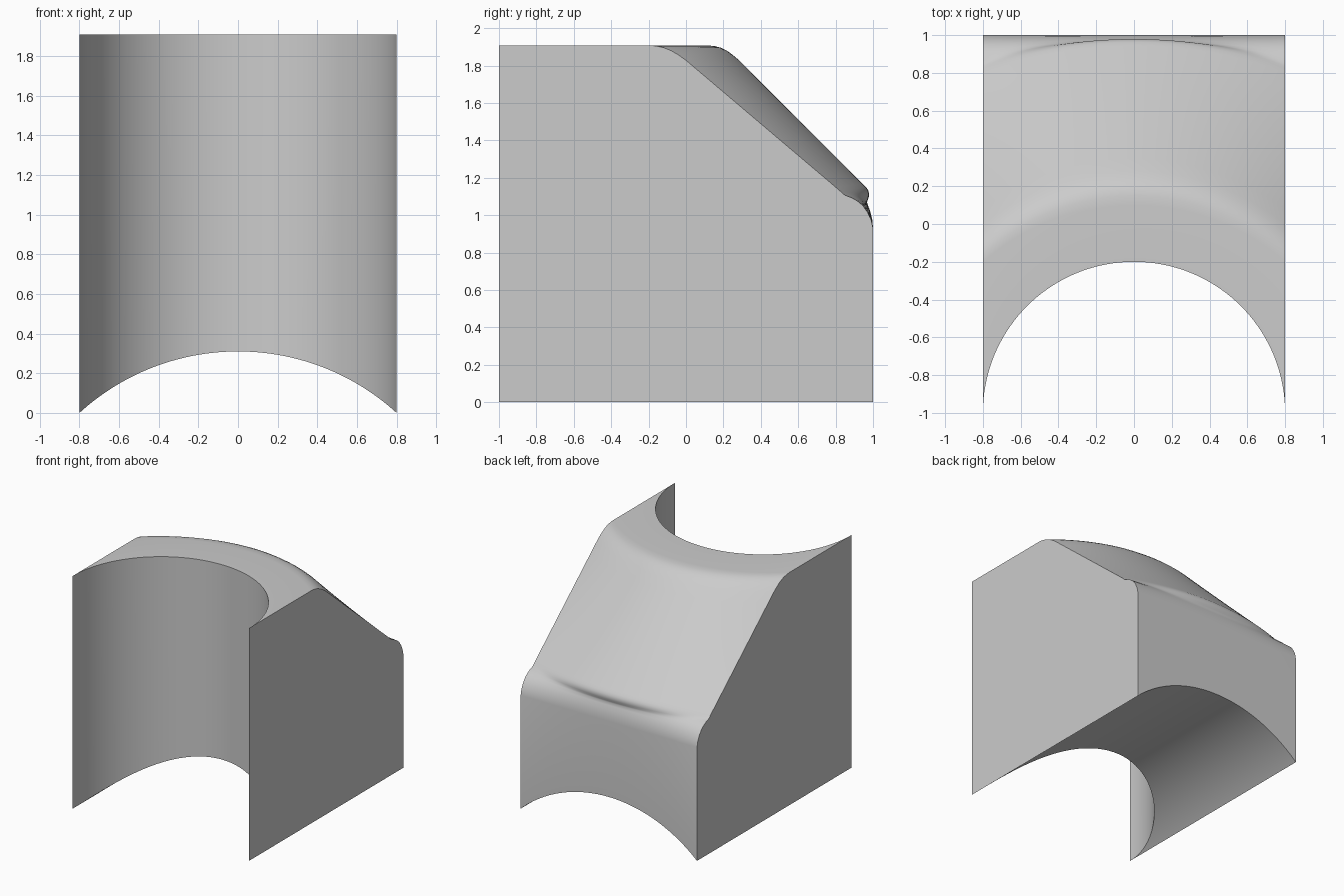
import bpy, bmesh, math

cube = bpy.data.objects.get("Cube")
if cube:
    bpy.data.objects.remove(cube, do_unlink=True)

HALF, TOP, COLUMNS, SLOPE_STEPS = 0.8, 1.908, 72, 10

# Upper outline as (y, z): at the outer sides, and on the middle plane
ROUND_SIDE = [(-.20, TOP), (-.16, 1.905), (-.12, 1.896), (-.08, 1.88), (-.04, 1.857), (0, 1.828)]
ROUND_MID = [(.10, TOP), (.15, 1.905), (.185, 1.896), (.215, 1.882), (.245, 1.861), (.28, 1.832)]
LIP_SIDE = [(.80, 1.15), (.825, 1.128), (.838, 1.115), (.85, 1.107), (.865, 1.101), (.885, 1.094),
            (.915, 1.077), (.945, 1.052), (.97, 1.017), (.99, .975), (1, .93)]
LIP_MID = [(.945, 1.168), (.963, 1.15), (.974, 1.133), (.979, 1.115), (.977, 1.096), (.971, 1.08),
           (.968, 1.068), (.975, 1.048), (.986, 1.018), (.996, .975), (1, .93)]


def mix(a, b, t):
    return tuple(p + (q - p) * t for p, q in zip(a, b))


def outline(round_part, lip_part):
    """Join the rounded top edge to the rear lip with an evenly cut slope."""
    slope = [mix(round_part[-1], lip_part[0], i / SLOPE_STEPS) for i in range(1, SLOPE_STEPS)]
    return round_part + slope + lip_part


def bow(x, radius):
    """Share of the side outline at x: 0 in the middle, 1 at the sides."""
    def sag(v):
        return radius - math.sqrt(radius ** 2 - v ** 2)
    return sag(x) / sag(HALF)


side, mid = outline(ROUND_SIDE, LIP_SIDE), outline(ROUND_MID, LIP_MID)
arch_radius = 1.187


def section(x):
    """Closed cross-section of the block at x."""
    front = -1 + math.sqrt(max(0, HALF ** 2 - x ** 2))
    arch = math.sqrt(arch_radius ** 2 - x ** 2) - math.sqrt(arch_radius ** 2 - HALF ** 2)
    points = [(front, arch), (front, TOP)]
    for i, (s, m) in enumerate(zip(side, mid)):
        radius = 1.2 + 1.2 * i / len(side)
        points.append(mix(m, s, bow(x, radius)))
    points.append((1, arch))
    return points


# Sweep the changing section across the width
bm = bmesh.new()
rings = []
for c in range(COLUMNS + 1):
    x = HALF * math.sin(math.pi * (c / COLUMNS - 0.5))
    rings.append([bm.verts.new((x, y, z)) for y, z in section(x)])
for a, b in zip(rings, rings[1:]):
    for i in range(len(a)):
        j = (i + 1) % len(a)
        bm.faces.new((a[i], a[j], b[j], b[i]))
bm.faces.new(rings[0])
bm.faces.new(rings[-1])
bmesh.ops.recalc_face_normals(bm, faces=bm.faces)

mesh = bpy.data.meshes.new("scooped_block")
bm.to_mesh(mesh)
bm.free()
block = bpy.data.objects.new("scooped_block", mesh)
bpy.context.collection.objects.link(block)

# Single plain grey
grey = bpy.data.materials.new("plain_grey")
grey.use_nodes = True
colour = (0.6, 0.6, 0.6, 1)
grey.diffuse_color = colour
grey.node_tree.nodes["Principled BSDF"].inputs["Base Color"].default_value = colour
mesh.materials.append(grey)

bpy.ops.object.select_all(action="DESELECT")
block.select_set(True)
bpy.context.view_layer.objects.active = block
bpy.ops.object.shade_smooth_by_angle(angle=math.radians(35))
